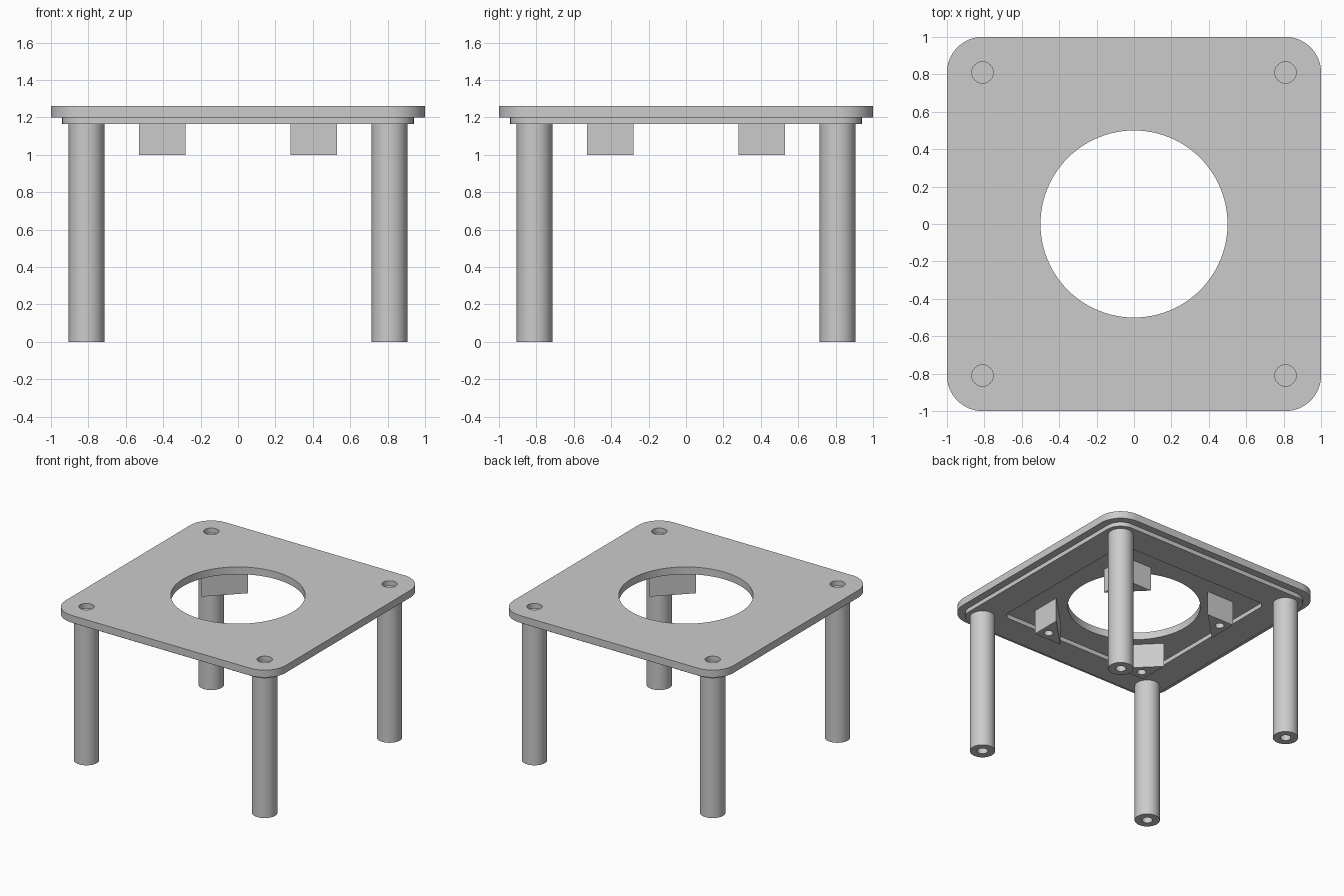
import bpy, bmesh, math

if "Cube" in bpy.data.objects:
    bpy.data.objects.remove(bpy.data.objects["Cube"])

grey = bpy.data.materials.new("plain grey")
grey.use_nodes = True
grey.diffuse_color = (0.6, 0.6, 0.6, 1)
grey.node_tree.nodes["Principled BSDF"].inputs["Base Color"].default_value = (0.6, 0.6, 0.6, 1)

PLATE_TOP, PLATE_BASE, RIM_BASE, BLOCK_BASE = 1.26, 1.2, 1.165, 1.0
LEG, HOLE = 0.81, 0.457
CORNERS = [(1, 1), (-1, 1), (-1, -1), (1, -1)]
NAMES = ["back_left", "back_right", "front_right", "front_left"]


def rounded_square(half, radius, centre=(0, 0), steps=16):
    """Outline of a rounded square; a circle when radius equals half."""
    points = []
    for i, (sx, sy) in enumerate(CORNERS):
        for k in range(steps + (half > radius)):
            a = math.pi / 2 * (i + k / steps)
            points.append((centre[0] + sx * (half - radius) + radius * math.cos(a),
                           centre[1] + sy * (half - radius) + radius * math.sin(a)))
    return points


def circle(radius, centre=(0, 0), steps=12):
    return rounded_square(radius, radius, centre, steps)


def prism(name, outline, bottom, top):
    bm = bmesh.new()
    base = bm.faces.new([bm.verts.new((x, y, bottom)) for x, y in outline])
    extruded = bmesh.ops.extrude_face_region(bm, geom=[base])["geom"]
    moved = [v for v in extruded if isinstance(v, bmesh.types.BMVert)]
    bmesh.ops.translate(bm, verts=moved, vec=(0, 0, top - bottom))
    bmesh.ops.recalc_face_normals(bm, faces=bm.faces)
    mesh = bpy.data.meshes.new(name)
    bm.to_mesh(mesh)
    bm.free()
    mesh.materials.append(grey)
    obj = bpy.data.objects.new(name, mesh)
    bpy.context.collection.objects.link(obj)
    return obj


def select_only(obj):
    bpy.ops.object.select_all(action="DESELECT")
    obj.select_set(True)
    bpy.context.view_layer.objects.active = obj


def carve(obj, *cuts):
    """Cut each (outline, bottom, top) prism out of the part and shade it."""
    select_only(obj)
    for cut in cuts:
        cutter = prism("cutter", *cut)
        cutter.hide_render = True
        mod = obj.modifiers.new("cut", "BOOLEAN")
        mod.operation, mod.solver, mod.object = "DIFFERENCE", "EXACT", cutter
        bpy.ops.object.modifier_apply(modifier=mod.name)
        bpy.data.objects.remove(cutter)
    bpy.ops.object.shade_smooth_by_angle(angle=math.radians(30))


# Top plate with the large opening and four shallow corner sockets
plate = prism("top_plate", rounded_square(1, 0.19), PLATE_BASE, PLATE_TOP)
sockets = [(circle(0.057, (sx * LEG, sy * LEG)), PLATE_TOP - 0.04, PLATE_TOP + 0.1)
           for sx, sy in CORNERS]
carve(plate, (circle(0.5, steps=24), 1, 1.5), *sockets)

# Frame under the plate
rim = prism("under_rim", rounded_square(0.94, 0.13), RIM_BASE, PLATE_BASE)
carve(rim, (rounded_square(0.7, 0.06), 1, 1.5))

for (sx, sy), place in zip(CORNERS, NAMES):
    # Round leg with a screw hole in its foot
    at = (sx * LEG, sy * LEG)
    leg = prism(place + "_leg", circle(0.095, at), 0, PLATE_BASE - 0.01)
    carve(leg, (circle(0.04, at, 8), -0.1, 0.25))

    # Triangular mounting block, slanted side towards the opening
    triangle = [(sx * x, sy * y) for x, y in ((0.53, 0.53), (0.28, 0.53), (0.53, 0.28))]
    block = prism(place + "_block", triangle, BLOCK_BASE, PLATE_BASE)
    carve(block, (circle(0.035, (sx * HOLE, sy * HOLE), 8), 0.9, BLOCK_BASE + 0.15))
